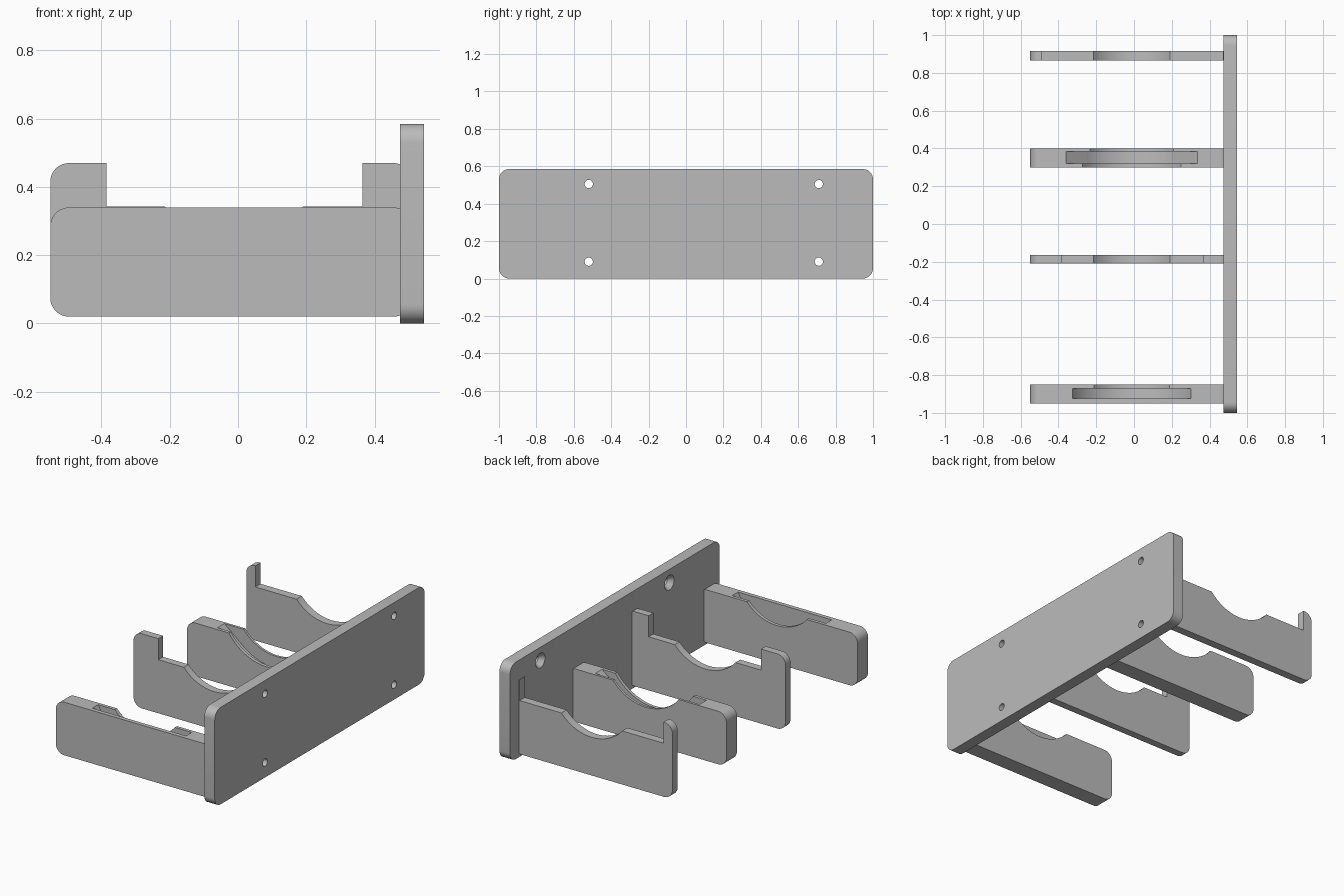
import bpy, bmesh, math
from mathutils import Vector

cube = bpy.data.objects.get("Cube")
if cube:
    bpy.data.objects.remove(cube, do_unlink=True)

GREY = (0.5, 0.5, 0.5, 1)
mat = bpy.data.materials.new("plain grey")
mat.use_nodes = True
mat.diffuse_color = GREY
mat.node_tree.nodes["Principled BSDF"].inputs["Base Color"].default_value = GREY

CX, CZ = -0.012, 0.517      # axis of the held tool
ARM_TOP = 0.34
ROUND = 0.055               # corner radius of arms and plate


def prism(name, outline, start, depth):
    """Extrude a closed 3D outline along a vector."""
    bm = bmesh.new()
    face = bm.faces.new([bm.verts.new(Vector(p) + Vector(start)) for p in outline])
    ext = bmesh.ops.extrude_face_region(bm, geom=[face])
    moved = [v for v in ext["geom"] if isinstance(v, bmesh.types.BMVert)]
    bmesh.ops.translate(bm, verts=moved, vec=Vector(depth))
    bmesh.ops.recalc_face_normals(bm, faces=bm.faces)
    mesh = bpy.data.meshes.new(name)
    bm.to_mesh(mesh)
    bm.free()
    mesh.materials.append(mat)
    obj = bpy.data.objects.new(name, mesh)
    bpy.context.collection.objects.link(obj)
    return obj


def rounded(u0, u1, v0, v1, r, steps=10):
    """Outline of a rounded rectangle."""
    pts = []
    corners = [(u1 - r, v1 - r), (u0 + r, v1 - r), (u0 + r, v0 + r), (u1 - r, v0 + r)]
    for k, (u, v) in enumerate(corners):
        for i in range(steps + 1):
            a = math.pi / 2 * (k + i / steps)
            pts.append((u + r * math.cos(a), v + r * math.sin(a)))
    return pts


def xz_prism(name, pts, y0, y1):
    return prism(name, [(u, 0, v) for u, v in pts], (0, y0, 0), (0, y1 - y0, 0))


def box_cut(x0, x1, z0, y0, y1):
    return xz_prism("cutter", [(x0, z0), (x1, z0), (x1, 1), (x0, 1)], y0, y1)


def round_cut(half_width, y0, y1, level=ARM_TOP):
    """Cylinder about the tool axis that meets the given level at half_width."""
    r = math.hypot(half_width, CZ - level)
    n = 96
    ring = [(CX + r * math.cos(2 * math.pi * i / n), CZ + r * math.sin(2 * math.pi * i / n))
            for i in range(n)]
    return xz_prism("cutter", ring, y0, y1)


def finish(obj, cutters):
    """Subtract the cutters, then smooth the curved faces."""
    bpy.ops.object.select_all(action="DESELECT")
    obj.select_set(True)
    bpy.context.view_layer.objects.active = obj
    for c in cutters:
        c.hide_render = True
        mod = obj.modifiers.new("cut", "BOOLEAN")
        mod.operation = "DIFFERENCE"
        mod.solver = "EXACT"
        mod.object = c
        bpy.ops.object.modifier_apply(modifier=mod.name)
        bpy.data.objects.remove(c, do_unlink=True)
    bpy.ops.object.shade_smooth_by_angle(angle=math.radians(25))


def arm(name, y0, y1, top, cutters):
    finish(xz_prism(name, rounded(-0.55, 0.51, 0.02, top, ROUND), y0, y1), cutters)


# Wall plate with four countersunk screw holes
plate = prism("wall_plate", [(0, u, v) for u, v in rounded(-1, 1, 0, 0.585, ROUND)],
              (0.475, 0, 0), (0.07, 0, 0))
holes = []
for y in (-0.52, 0.71):
    for z in (0.09, 0.505):
        for r1, r2, x0, x1 in ((0.022, 0.022, 0.45, 0.6), (0.05, 0.022, 0.468, 0.505)):
            bpy.ops.mesh.primitive_cone_add(vertices=32, radius1=r1, radius2=r2, depth=x1 - x0,
                                            location=((x0 + x1) / 2, y, z),
                                            rotation=(0, math.pi / 2, 0))
            holes.append(bpy.context.object)
finish(plate, holes)

# Front arm: solid outer wall, deep round pocket and a shallow inner lip
arm("front_arm", -0.95, -0.85, ARM_TOP,
    [round_cut(0.313, -0.925, -0.87), round_cut(0.2, -0.9, -0.8)])

# Cradle arm with a square notch and tall posts
arm("front_cradle", -0.21, -0.165, 0.47,
    [box_cut(-0.385, 0.365, 0.343, -0.3, -0.1), round_cut(0.2, -0.3, -0.1)])

# Collar arm: pocket with sloped ends between two lips
slope = [(-0.36, ARM_TOP), (-0.25, 0.25), (0.226, 0.25), (0.336, ARM_TOP), (0.336, 0.6), (-0.36, 0.6)]
arm("collar_arm", 0.30, 0.40, ARM_TOP,
    [xz_prism("cutter", slope, 0.32, 0.385),
     round_cut(0.238, 0.32, 0.385, 0.25),
     round_cut(0.26, 0.25, 0.33), round_cut(0.22, 0.37, 0.45)])

# Rear cradle arm with a wide notch and a slim end post
arm("rear_cradle", 0.865, 0.915, 0.47,
    [box_cut(-0.49, 0.47, 0.343, 0.8, 1), round_cut(0.2, 0.8, 1)])
